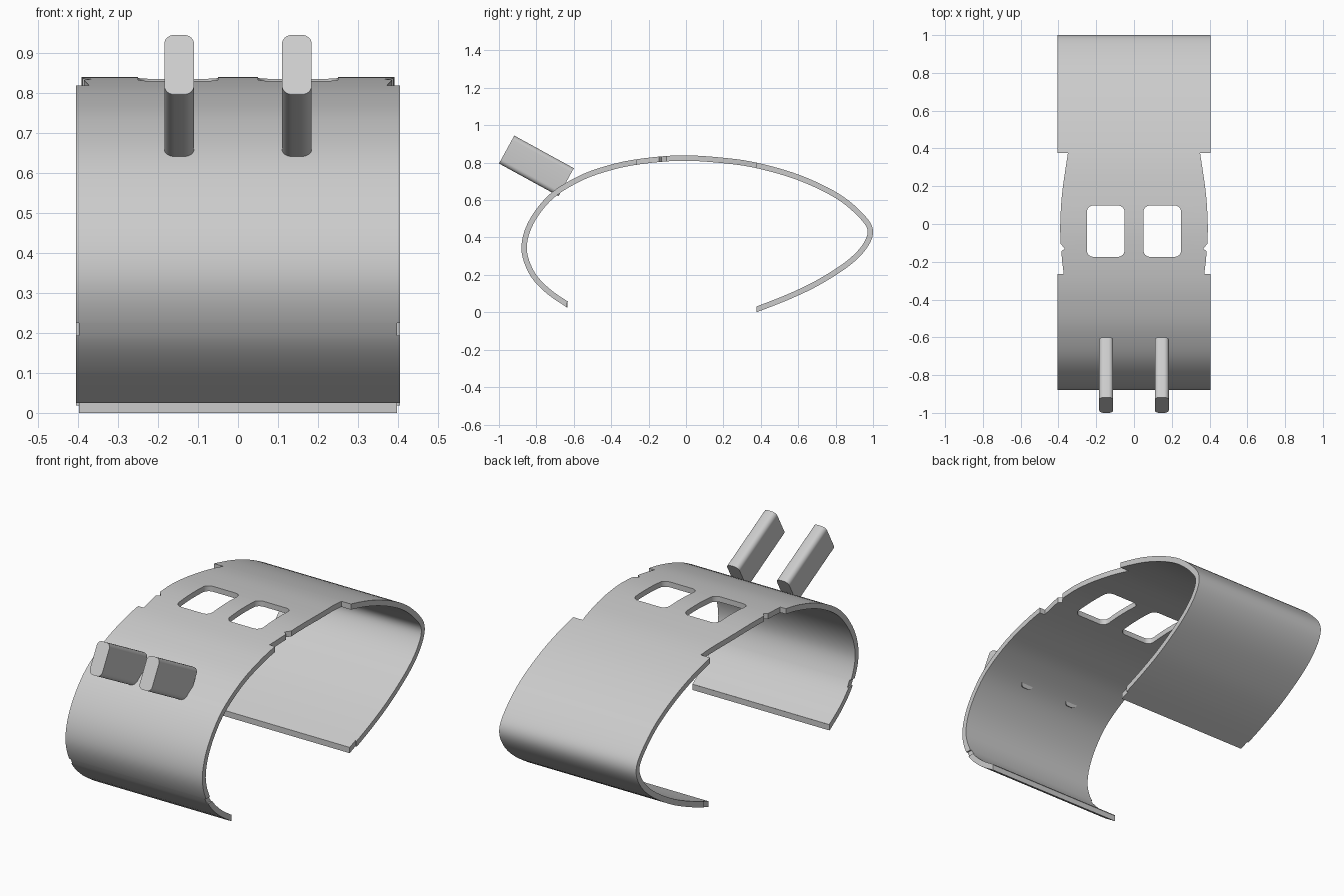
import bpy, bmesh, math
from mathutils import Vector, Matrix
from mathutils.geometry import interpolate_bezier

cube = bpy.data.objects.get("Cube")
if cube:
    bpy.data.objects.remove(cube, do_unlink=True)

grey = bpy.data.materials.new("light grey")
grey.use_nodes = True
colour = (0.6, 0.6, 0.6, 1)
grey.diffuse_color = colour
grey.node_tree.nodes["Principled BSDF"].inputs["Base Color"].default_value = colour


def make_object(name, bm):
    bmesh.ops.recalc_face_normals(bm, faces=bm.faces[:])
    mesh = bpy.data.meshes.new(name)
    bm.to_mesh(mesh)
    bm.free()
    mesh.materials.append(grey)
    obj = bpy.data.objects.new(name, mesh)
    bpy.context.collection.objects.link(obj)
    return obj


def prism(name, outline, z0, z1):
    """Closed outline in xy, extruded upwards."""
    bm = bmesh.new()
    face = bm.faces.new([bm.verts.new((x, y, z0)) for x, y in outline])
    new = bmesh.ops.extrude_face_region(bm, geom=[face])["geom"]
    verts = [v for v in new if isinstance(v, bmesh.types.BMVert)]
    bmesh.ops.translate(bm, verts=verts, vec=(0, 0, z1 - z0))
    return make_object(name, bm)


def rounded_rect(cx, cy, w, h, r, steps=6):
    pts = []
    for q, (sx, sy) in enumerate([(1, 1), (-1, 1), (-1, -1), (1, -1)]):
        for i in range(steps + 1):
            a = math.pi / 2 * (q + i / steps)
            pts.append((cx + sx * (w / 2 - r) + r * math.cos(a),
                        cy + sy * (h / 2 - r) + r * math.sin(a)))
    return pts


def smooth_path(points, steps=6):
    p = [Vector(q) for q in points]
    tan = [(p[min(i + 1, len(p) - 1)] - p[max(i - 1, 0)]) / 6 for i in range(len(p))]
    out = []
    for i in range(len(p) - 1):
        out += interpolate_bezier(p[i], p[i] + tan[i], p[i + 1] - tan[i + 1],
                                  p[i + 1], steps + 1)[:-1]
    return out + [p[-1]]


def shade(obj):
    bpy.ops.object.select_all(action="DESELECT")
    obj.select_set(True)
    bpy.context.view_layer.objects.active = obj
    bpy.ops.object.shade_smooth_by_angle(angle=math.radians(30))


# Curved band: outer profile (y, z), thickened inwards, swept across x
HALF, THICK = 0.405, 0.029
profile = [(-.635, .025), (-.75, .105), (-.838, .205), (-.88, .34), (-.842, .485),
           (-.73, .63), (-.57, .73), (-.41, .787), (-.25, .82), (-.035, .839),
           (.18, .828), (.377, .80), (.61, .733), (.82, .632), (.955, .518),
           (1.0, .435), (.968, .345), (.875, .25), (.715, .147), (.555, .07),
           (.377, .0)]
outer = smooth_path([(0, y, z) for y, z in profile])
inner = []
for i, p in enumerate(outer):
    t = (outer[min(i + 1, len(outer) - 1)] - outer[max(i - 1, 0)]).normalized()
    inner.append(p + Vector((0, t.z, -t.y)) * THICK)
for end in (0, -1):
    inner[end] = outer[end] + Vector((0, 0, THICK + .002))

bm = bmesh.new()
rows = []
for o, n in zip(outer, inner):
    rows.append([bm.verts.new((x, p.y, p.z))
                 for x, p in ((-HALF, o), (HALF, o), (HALF, n), (-HALF, n))])
for a, b in zip(rows, rows[1:]):
    for k in range(4):
        m = (k + 1) % 4
        bm.faces.new((a[k], a[m], b[m], b[k]))
bm.faces.new(rows[0])
bm.faces.new(rows[-1][::-1])
band = make_object("curved_band", bm)

# Cutters: windows, waisted sides with a nick, and shallow edge notches
waist = [(.5, .375), (.35, .375), (.363, .29), (.375, .21), (.384, .13), (.389, .05),
         (.391, -.02), (.389, -.105), (.366, -.13), (.385, -.145), (.38, -.2),
         (.372, -.265), (.5, -.265)]
cutters = []
for side, s in (("left", 1), ("right", -1)):
    cutters.append(prism(side + "_window_cutter",
                         rounded_rect(s * .15, -.038, .2, .272, .035), .6, 1))
    cutters.append(prism(side + "_waist_cutter", [(s * x, y) for x, y in waist], .6, 1))
    for part, y0, y1, z0, z1 in (("front", -.95, -.7, .193, .224),
                                 ("back", .3, .425, -.1, .1)):
        a, b = s * .397, s * .5
        cutters.append(prism(f"{side}_{part}_notch_cutter",
                             [(a, y0), (b, y0), (b, y1), (a, y1)], z0, z1))

bpy.context.view_layer.objects.active = band
for c in cutters:
    mod = band.modifiers.new(c.name, "BOOLEAN")
    mod.operation, mod.solver, mod.object = "DIFFERENCE", "EXACT", c
    bpy.ops.object.modifier_apply(modifier=mod.name)
for c in cutters:
    bpy.data.objects.remove(c, do_unlink=True)
shade(band)

# Two slanted pegs on the front slope
for side, s in (("left", 1), ("right", -1)):
    peg = prism(side + "_peg", rounded_rect(0, 0, .074, .17, .025), 0, .363)
    tilt = Matrix.Rotation(math.atan2(-.877, -.48), 4, "X")
    peg.data.transform(Matrix.Translation((s * .147, -.959, .87)) @ tilt)
    shade(peg)
